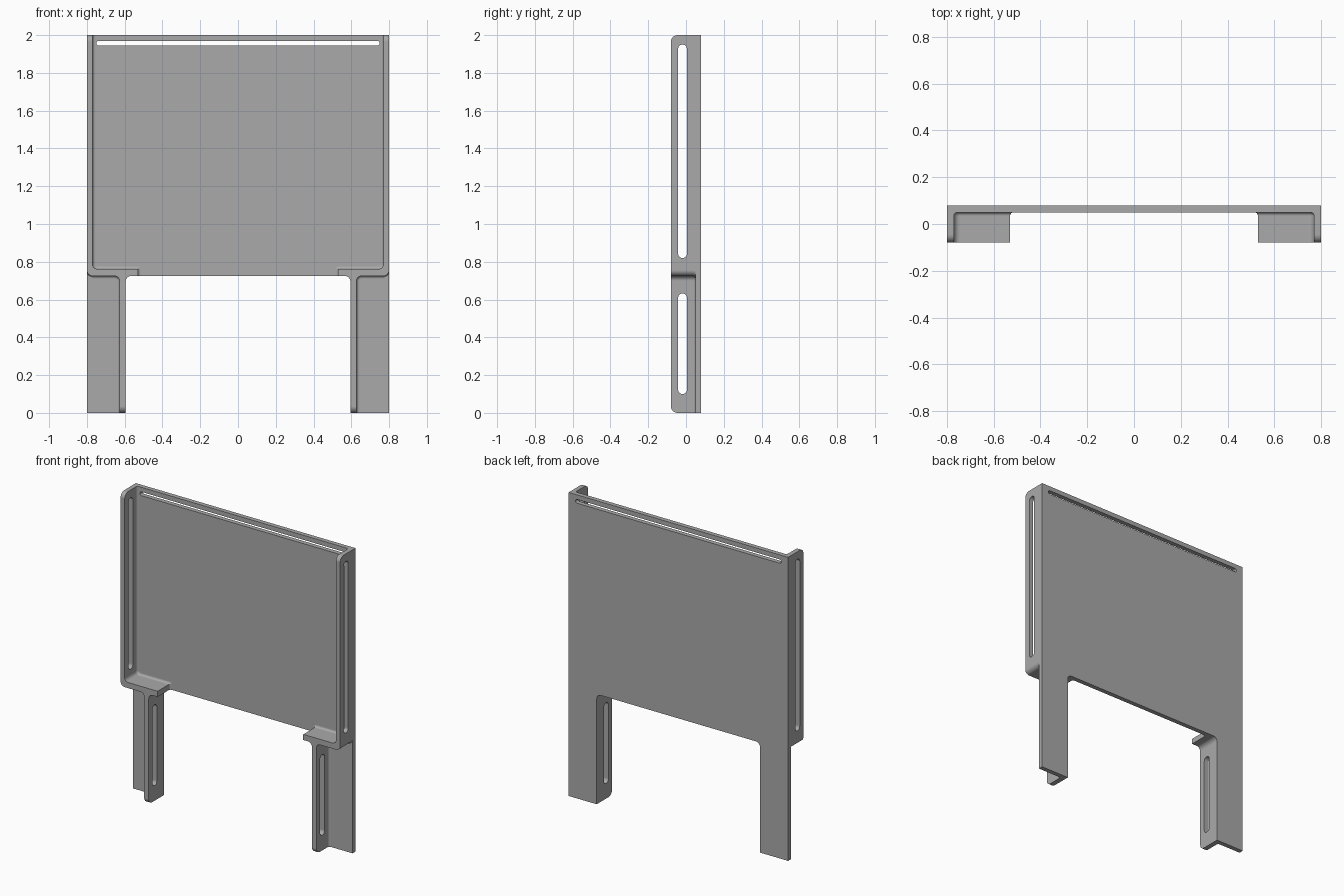
import bpy, bmesh, math
from mathutils import Vector

if "Cube" in bpy.data.objects:
    bpy.data.objects.remove(bpy.data.objects["Cube"])

T = 0.03                      # sheet thickness
Y0, YP, Y1 = -0.08, 0.05, 0.08  # flange front, plate front, plate back
FIL = 0.015                   # fillet between flange and plate
ZS, XL = 0.725, 0.595         # shelf underside, inner face of legs

grey = bpy.data.materials.new("plain grey")
grey.diffuse_color = (0.4, 0.4, 0.4, 1)
grey.use_nodes = True
grey.node_tree.nodes["Principled BSDF"].inputs["Base Color"].default_value = grey.diffuse_color


def make(name, bm):
    bmesh.ops.recalc_face_normals(bm, faces=bm.faces[:])
    me = bpy.data.meshes.new(name)
    bm.to_mesh(me)
    bm.free()
    me.materials.append(grey)
    ob = bpy.data.objects.new(name, me)
    bpy.context.collection.objects.link(ob)
    return ob


def arc(p, u, v, r, n=6):
    """Rounded corner at p between directions u and v."""
    return [p + r * (u * (1 - math.sin(a)) + v * (1 - math.cos(a)))
            for a in (math.pi / 2 * i / n for i in range(n + 1))]


def loft(rings):
    bm = bmesh.new()
    vs = [[bm.verts.new(p) for p in ring] for ring in rings]
    n = len(vs[0])
    for a, b in zip(vs, vs[1:]):
        for i in range(n):
            j = (i + 1) % n
            bm.faces.new((a[i], a[j], b[j], b[i]))
    bm.faces.new(vs[0])
    bm.faces.new(vs[-1][::-1])
    return bm


# Flange corners: x, z, fillet growth in x and z, radius, convex(+1)/concave(-1)
CORNERS = [
    (0.8, 2, 0, 0, 0, 0), (0.8, ZS, 0, -1, 0.03, 1),
    (XL + T + 0.003, ZS, 1, -1, 0.025, -1), (XL + T + 0.003, 0, 1, 0, 0, 0),
    (XL, 0, 0, 0, 0, 0), (XL, ZS, 0, 0, 0.03, 0),
    (0.53, ZS, -1, 0, 0, 0), (0.53, ZS + 0.037, -1, 1, 0.003, 1),
    (0.8 - T, ZS + 0.037, -1, 1, 0.025, -1), (0.8 - T, 2, -1, 0, 0, 0),
]


def flange_ring(y, o):
    pts = []
    for i, (x, z, dx, dz, r, s) in enumerate(CORNERS):
        p = Vector((x + dx * o, z + dz * o))
        if r == 0:
            pts.append(p)
            continue
        here = Vector((x, z))
        u = (Vector(CORNERS[i - 1][:2]) - here).normalized()
        v = (Vector(CORNERS[(i + 1) % len(CORNERS)][:2]) - here).normalized()
        pts += arc(p, u, v, r + s * o)
    return [(p.x, y, p.y) for p in pts]


def flange(name, side):
    rings = [flange_ring(Y0, 0)]
    for i in range(7):
        t = math.pi / 2 * i / 6
        rings.append(flange_ring(YP - FIL + FIL * math.sin(t), FIL * (1 - math.cos(t))))
    rings.append(flange_ring(YP + 0.01, FIL))
    bm = loft(rings)
    # round the top and bottom front corners
    ends = [e for e in bm.edges
            if all(abs(v.co.y - Y0) < 1e-5 for v in e.verts)
            and (all(v.co.z > 1.999 for v in e.verts) or all(v.co.z < 0.001 for v in e.verts))]
    bmesh.ops.bevel(bm, geom=ends, offset=0.035, segments=6, profile=0.5, affect='EDGES')
    for v in bm.verts:
        v.co.x *= side
    return make(name, bm)


# Back panel with both leg plates
half = [Vector((0.8, 2)), Vector((0.8, 0)), Vector((XL, 0))]
half += arc(Vector((XL, ZS)), Vector((0, -1)), Vector((-1, 0)), 0.03)
outline = half + [Vector((-p.x, p.y)) for p in reversed(half)]
panel = make("back_panel", loft([[(p.x, y, p.y) for p in outline] for y in (YP, Y1)]))


def slot(name, a0, a1, b0, b1, depth, along_x):
    """Round-ended slot cutter, a = long direction, b = short direction."""
    r = (b1 - b0) / 2
    c = (b0 + b1) / 2
    pts = []
    for end, start in ((a1 - r, -90), (a0 + r, 90)):
        for i in range(11):
            t = math.radians(start + 18 * i)
            pts.append((end + r * math.cos(t), c + r * math.sin(t)))
    rings = [[((d, b, a) if along_x else (a, d, b)) for a, b in pts] for d in (-depth, depth)]
    ob = make(name, loft(rings))
    ob.hide_render = True
    return ob


def boolean(tool, op):
    m = panel.modifiers.new("join", 'BOOLEAN')
    m.object, m.operation, m.solver = tool, op, 'EXACT'
    bpy.context.view_layer.objects.active = panel
    bpy.ops.object.modifier_apply(modifier=m.name)
    bpy.data.objects.remove(tool)


# Side flanges, shelves and leg ribs
for name, side in (("right_flange", 1), ("left_flange", -1)):
    boolean(flange(name, side), 'UNION')

# Slots in the side flanges, leg ribs and panel top
boolean(slot("side_slot", 0.82, 1.95, -0.042, 0.005, 0.9, True), 'DIFFERENCE')
boolean(slot("leg_slot", 0.1, 0.632, -0.042, 0.005, 0.7, True), 'DIFFERENCE')
boolean(slot("top_slot", -0.75, 0.75, 1.945, 1.97, 0.2, False), 'DIFFERENCE')

bpy.ops.object.select_all(action='DESELECT')
panel.select_set(True)
bpy.context.view_layer.objects.active = panel
bpy.ops.object.shade_smooth_by_angle(angle=math.radians(30))
w = panel.modifiers.new("even_normals", 'WEIGHTED_NORMAL')
w.keep_sharp = True
